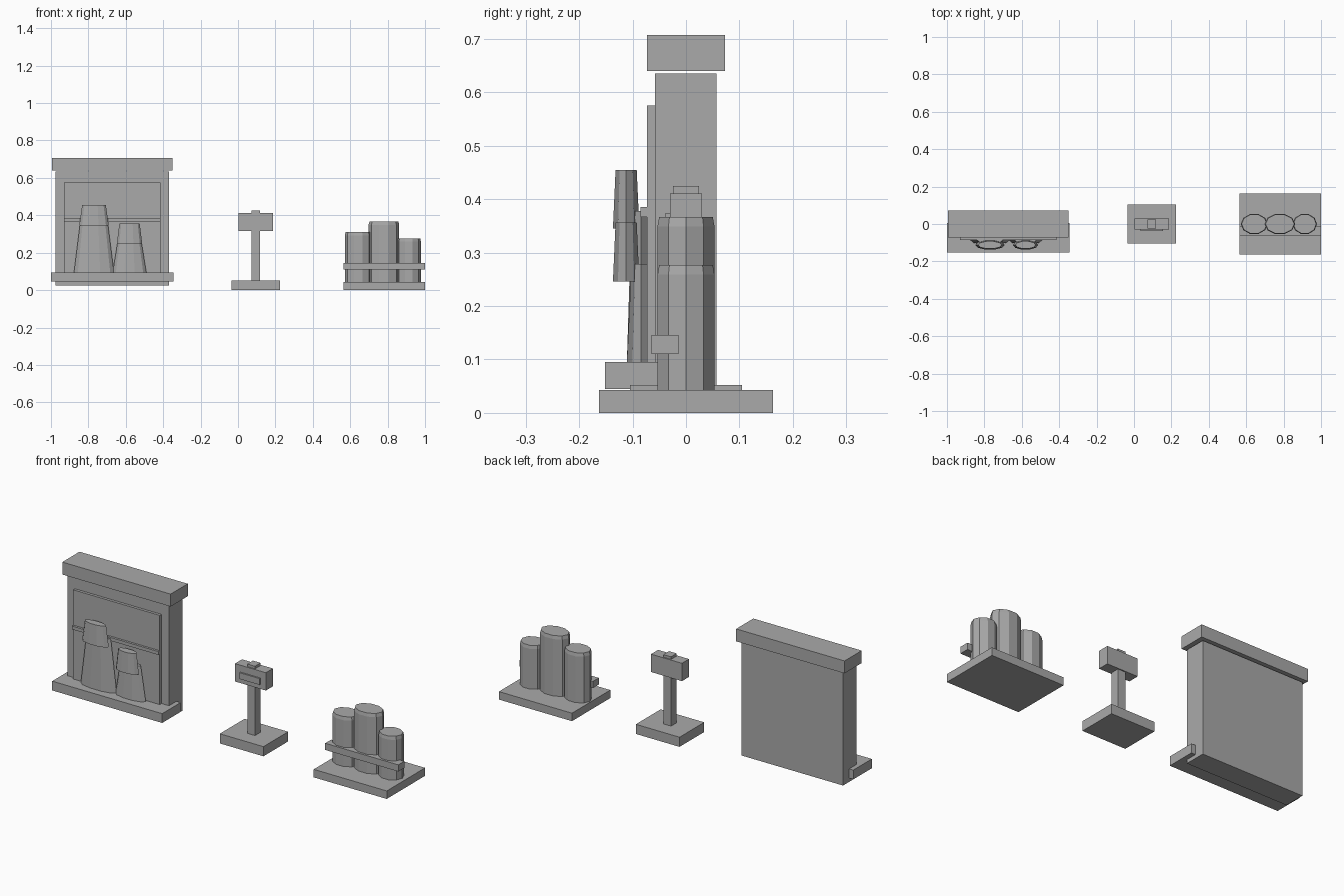
import bpy
import bmesh
from mathutils import Matrix, Vector

cube = bpy.data.objects.get("Cube")
if cube:
    bpy.data.objects.remove(cube, do_unlink=True)

# Single plain material
GREY = (0.4, 0.4, 0.4, 1.0)
grey = bpy.data.materials.new("plain grey")
grey.use_nodes = True
grey.diffuse_color = GREY
grey.node_tree.nodes["Principled BSDF"].inputs["Base Color"].default_value = GREY


def finish(name, bm):
    bmesh.ops.recalc_face_normals(bm, faces=bm.faces)
    mesh = bpy.data.meshes.new(name)
    bm.to_mesh(mesh)
    bm.free()
    mesh.materials.append(grey)
    obj = bpy.data.objects.new(name, mesh)
    bpy.context.collection.objects.link(obj)
    return obj


def box(name, x, y, z):
    """Box from (min, max) pairs."""
    bm = bmesh.new()
    size = Vector((x[1] - x[0], y[1] - y[0], z[1] - z[0]))
    mid = Vector((sum(x), sum(y), sum(z))) / 2
    bmesh.ops.create_cube(bm, size=1, matrix=Matrix.Translation(mid) @ Matrix.Diagonal(size).to_4x4())
    return finish(name, bm)


def oval(name, x, y, width, depth, rings):
    """Ten-sided oval solid; rings are (height, scale) pairs, bottom to top."""
    bm = bmesh.new()
    loops = []
    for z, scale in rings:
        ring = bmesh.ops.create_circle(bm, segments=10, radius=1)["verts"]
        for v in ring:
            # Put a corner on the x axis
            px, py = v.co.y, v.co.x
            v.co = (x + px * width * scale, y + py * depth * scale, z)
        loops.append(ring)
    for low, high in zip(loops, loops[1:]):
        for i in range(10):
            j = (i + 1) % 10
            bm.faces.new((low[i], low[j], high[j], high[i]))
    bm.faces.new(loops[0])
    bm.faces.new(loops[-1])
    return finish(name, bm)


# Display cabinet
box("cabinet_body", (-0.975, -0.37), (-0.058, 0.057), (0.025, 0.635))
box("cabinet_cap", (-0.995, -0.35), (-0.073, 0.073), (0.64, 0.707))
box("cabinet_ledge", (-1.0, -0.345), (-0.152, 0.005), (0.045, 0.095))
box("cabinet_panel", (-0.93, -0.415), (-0.073, -0.055), (0.09, 0.575))
box("cabinet_rail", (-0.93, -0.415), (-0.085, -0.07), (0.367, 0.385))

# Tapered figures on the ledge, each with a forward upper section
for name, x, lower, upper, top in (
    ("tall", -0.77, 0.107, 0.079, 0.455),
    ("short", -0.58, 0.09, 0.068, 0.356),
):
    oval(name + "_figure_lower", x, -0.084, lower, 0.028,
         [(0.095, 1), (top - 0.077, 0.67)])
    oval(name + "_figure_upper", x, -0.112, upper, 0.026,
         [(top - 0.11, 1), (top, 0.8)])

# Sign on a post
box("sign_base", (-0.035, 0.225), (-0.105, 0.105), (0, 0.052))
box("sign_post", (0.072, 0.118), (-0.024, 0.024), (0.05, 0.425))
box("sign_head", (0.003, 0.187), (-0.03, 0.03), (0.315, 0.411))
box("sign_plate", (0.035, 0.155), (-0.038, -0.03), (0.34, 0.374))

# Canister tray
box("tray_base", (0.565, 1.0), (-0.163, 0.163), (0, 0.043))
box("tray_rail", (0.565, 1.0), (-0.065, -0.014), (0.11, 0.146))
for name, x, width, top in (
    ("right_canister", 0.643, 0.072, 0.31),
    ("middle_canister", 0.78, 0.082, 0.367),
    ("left_canister", 0.913, 0.065, 0.277),
):
    oval(name, x, 0, width, 0.056,
         [(0.043, 1), (top - 0.018, 1), (top, 0.94)])
